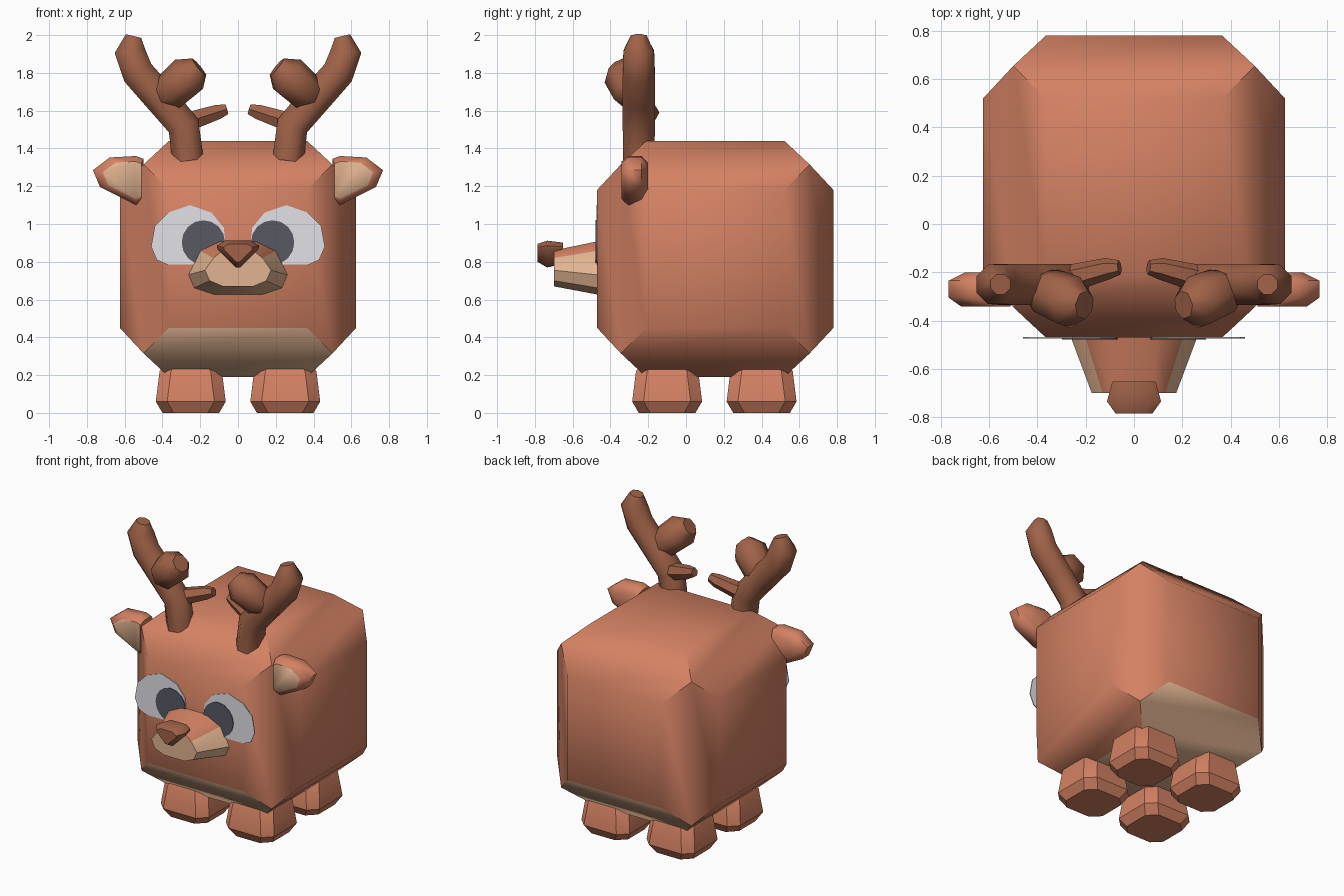
import bpy, bmesh, math
from mathutils import Vector

if "Cube" in bpy.data.objects:
    bpy.data.objects.remove(bpy.data.objects["Cube"])


def material(name, r, g, b):
    lin = [((c / 255 + 0.055) / 1.055) ** 2.4 for c in (r, g, b)]
    m = bpy.data.materials.new(name)
    m.diffuse_color = (*lin, 1)
    m.use_nodes = True
    m.node_tree.nodes["Principled BSDF"].inputs["Base Color"].default_value = m.diffuse_color
    return m


FUR = material("rust fur", 211, 129, 99)
TAN = material("tan fur", 226, 180, 145)
BROWN = material("antler brown", 160, 98, 72)
WHITE = material("eye white", 226, 226, 231)
DARK = material("iris dark", 88, 88, 100)


def finish(name, bm, mats, rule=None, mirror=False, angle=50):
    """Turn a bmesh into an object, colour faces by rule, smooth and mirror it."""
    bmesh.ops.recalc_face_normals(bm, faces=bm.faces)
    bm.normal_update()
    if rule:
        for f in bm.faces:
            f.material_index = int(rule(f))
    mesh = bpy.data.meshes.new(name)
    bm.to_mesh(mesh)
    bm.free()
    for m in mats:
        mesh.materials.append(m)
    obj = bpy.data.objects.new(name, mesh)
    bpy.context.collection.objects.link(obj)
    bpy.ops.object.select_all(action='DESELECT')
    obj.select_set(True)
    bpy.context.view_layer.objects.active = obj
    bpy.ops.object.shade_smooth_by_angle(angle=math.radians(angle))
    if mirror:
        mod = obj.modifiers.new("mirror", 'MIRROR')
        mod.use_mirror_merge = False
    return obj


def loft(rings):
    """Skin equal-length rings of points and cap both ends."""
    bm = bmesh.new()
    vs = [[bm.verts.new(p) for p in ring] for ring in rings]
    n = len(vs[0])
    for a, b in zip(vs, vs[1:]):
        for i in range(n):
            j = (i + 1) % n
            bm.faces.new((a[i], a[j], b[j], b[i]))
    bm.faces.new(vs[0])
    bm.faces.new(vs[-1])
    return bm


def tube(path, sides):
    """Tapered tube through (x, y, z, radius) stations."""
    pts = [Vector(p[:3]) for p in path]
    rings = []
    for i, p in enumerate(pts):
        d = (pts[min(i + 1, len(pts) - 1)] - pts[max(i - 1, 0)]).normalized()
        u = d.cross(Vector((0, 1, 0))).normalized()
        v = d.cross(u)
        ring = []
        for k in range(sides):
            a = 2 * math.pi * (k + 0.5) / sides
            ring.append(p + path[i][3] * (u * math.cos(a) + v * math.sin(a)))
        rings.append(ring)
    return loft(rings)


def outline(points, y, scale=1.0, centre=(0, 0)):
    cx, cz = centre
    return [(cx + (x - cx) * scale, y, cz + (z - cz) * scale) for x, z in points]


# Body: cube whose six sides bulge outward to a smaller flat panel
bm = bmesh.new()
bmesh.ops.create_cube(bm, size=1.0)
panels = bm.faces[:]
for f in panels:
    normal = f.normal.copy()
    bmesh.ops.inset_individual(bm, faces=[f], thickness=0.19)
    bmesh.ops.translate(bm, verts=f.verts, vec=normal * 0.125)
bmesh.ops.translate(bm, verts=bm.verts, vec=(0, 0.155, 0.815))
finish("body", bm, [FUR, TAN],
       lambda f: f.calc_center_median().z < 0.45 and abs(f.normal.x) < 0.4)


# Feet: tapered blocks with chamfered corners
def foot_ring(h, z, y):
    c = h - 0.06
    loop = [(h, -c), (h, c), (c, h), (-c, h), (-h, c), (-h, -c), (-c, -h), (c, -h)]
    return [(0.25 + a, y + b, z) for a, b in loop]


for name, y in (("front_feet", -0.1), ("back_feet", 0.4)):
    sections = ((0.15, 0), (0.185, 0.06), (0.165, 0.22), (0.145, 0.25))
    finish(name, loft([foot_ring(h, z, y) for h, z in sections]),
           [FUR], mirror=True, angle=35)

# Ears: rounded slabs with a tan inner face
ear = [(0.5, 1.345), (0.54, 1.36), (0.68, 1.352), (0.768, 1.285),
       (0.73, 1.195), (0.54, 1.1), (0.5, 1.115)]


def ear_ring(y, s):
    return [(max(x, 0.5) if x > 0.51 else 0.5, yy, z)
            for x, yy, z in outline(ear, y, s, (0.55, 1.24))]


ears = loft([ear_ring(-0.342, 0.76), ear_ring(-0.305, 1.0),
             ear_ring(-0.235, 1.0), ear_ring(-0.2, 0.68)])
finish("ears", ears, [FUR, TAN], lambda f: f.normal.y < -0.9, mirror=True)

# Muzzle: tapered snout with a fur-coloured bridge
base = [(0.10, 0.91), (0.205, 0.86), (0.265, 0.73), (0.235, 0.66), (0.13, 0.625)]
tip = [(0.08, 0.86), (0.13, 0.82), (0.175, 0.755), (0.15, 0.70), (0.08, 0.67)]


def both(half):
    return half + [(-x, z) for x, z in reversed(half)]


finish("muzzle", loft([outline(both(base), -0.46), outline(both(tip), -0.70)]),
       [TAN, FUR], lambda f: f.normal.z > 0.65, angle=40)

# Nose: rounded triangle
nose = both([(0.07, 0.912), (0.112, 0.885), (0.108, 0.865), (0.012, 0.77)])
finish("nose", loft([outline(nose, -0.652, 0.8, (0, 0.86)),
                     outline(nose, -0.735),
                     outline(nose, -0.785, 0.68, (0, 0.86))]), [BROWN], angle=40)

# Eyes: thin flat plates
white = [(0.10, 0.785), (0.375, 0.785), (0.43, 0.81), (0.46, 0.88), (0.44, 0.99),
         (0.37, 1.06), (0.255, 1.10), (0.14, 1.06), (0.075, 0.98), (0.065, 0.88)]
iris = []
for k in range(16):
    a = 2 * math.pi * k / 16
    iris.append((0.183 + 0.115 * math.cos(a), max(0.787, 0.902 + 0.118 * math.sin(a))))
finish("eye_whites", loft([outline(white, -0.468), outline(white, -0.474)]),
       [WHITE], mirror=True, angle=30)
finish("irises", loft([outline(iris, -0.473), outline(iris, -0.479)]),
       [DARK], mirror=True, angle=30)

# Antlers: curved main beam, rounded front tine and short inner tine
beam = [(0.265, -0.25, 1.335, 0.09), (0.288, -0.25, 1.52, 0.092),
        (0.415, -0.25, 1.67, 0.092), (0.53, -0.25, 1.80, 0.092),
        (0.572, -0.25, 1.915, 0.088), (0.553, -0.25, 1.995, 0.045)]
finish("antler_beams", tube(beam, 8), [BROWN], mirror=True)
front_tine = [(0.42, -0.25, 1.66, 0.06), (0.355, -0.285, 1.70, 0.105),
              (0.26, -0.325, 1.785, 0.112), (0.205, -0.335, 1.83, 0.06)]
finish("antler_front_tines", tube(front_tine, 7), [BROWN], mirror=True)
inner_tine = [(0.30, -0.235, 1.53, 0.06), (0.11, -0.185, 1.592, 0.045),
              (0.06, -0.18, 1.607, 0.03)]
finish("antler_inner_tines", tube(inner_tine, 6), [BROWN], mirror=True)
